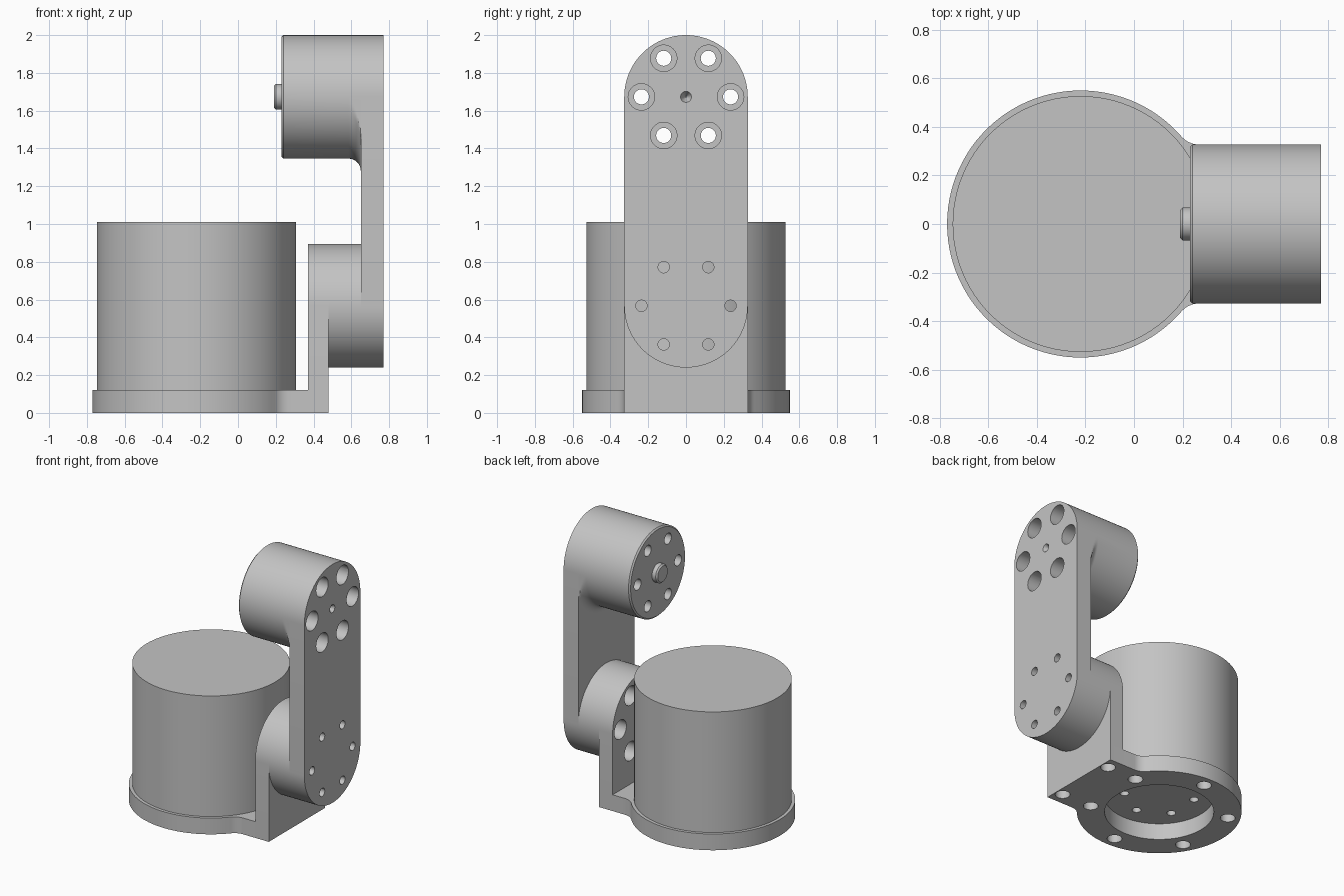
import bpy
import bmesh
from math import sin, cos, pi, radians, degrees, atan2, sqrt

if "Cube" in bpy.data.objects:
    bpy.data.objects.remove(bpy.data.objects["Cube"])

grey = bpy.data.materials.new("plain_grey")
grey.use_nodes = True
GREY = (0.55, 0.55, 0.55, 1)
grey.diffuse_color = GREY
grey.node_tree.nodes["Principled BSDF"].inputs["Base Color"].default_value = GREY

# Shared sizes
R = 0.327                       # joint radius and half width of arm and foot
BASE_X, BASE_R = -0.22, 0.55    # base disc
LOW_Z, HIGH_Z = 0.567, 1.673    # joint axis heights
BOLT_R = 0.236                  # bolt circle of the joints
PLATE = 0.12                    # base plate thickness


def arc(cx, cy, r, start, end, n):
    angles = [radians(start + (end - start) * i / n) for i in range(n + 1)]
    return [(cx + r * cos(a), cy + r * sin(a)) for a in angles]


def place(axis, along, u, v):
    return (along, u, v) if axis == "x" else (u, v, along)


def loft(name, rings):
    """Solid skin over equal rings of points, capped at both ends."""
    bm = bmesh.new()
    loops = [[bm.verts.new(p) for p in ring] for ring in rings]
    n = len(loops[0])
    for a, b in zip(loops, loops[1:]):
        for i in range(n):
            j = (i + 1) % n
            bm.faces.new((a[i], a[j], b[j], b[i]))
    bm.faces.new(loops[0])
    bm.faces.new(loops[-1])
    bmesh.ops.recalc_face_normals(bm, faces=bm.faces)
    mesh = bpy.data.meshes.new(name)
    bm.to_mesh(mesh)
    bm.free()
    mesh.materials.append(grey)
    obj = bpy.data.objects.new(name, mesh)
    bpy.context.collection.objects.link(obj)
    return obj


def prism(name, axis, outline, lo, hi):
    return loft(name, [[place(axis, t, u, v) for u, v in outline] for t in (lo, hi)])


def turned(name, axis, centre, profile, sides=96):
    """Round part from (position along axis, radius) pairs."""
    rings = []
    for along, r in profile:
        circle = [(r * cos(2 * pi * i / sides), r * sin(2 * pi * i / sides))
                  for i in range(sides)]
        rings.append([place(axis, along, centre[0] + u, centre[1] + v) for u, v in circle])
    return loft(name, rings)


def bolt_ring(axis, centre, radius, start, profile):
    """Six round cutters spaced evenly on a circle."""
    spots = arc(centre[0], centre[1], radius, start, start + 300, 5)
    return [turned("hole_cutter", axis, p, profile, 32) for p in spots]


def drill(parts, cutters):
    for part in parts:
        bpy.context.view_layer.objects.active = part
        for cutter in cutters:
            cutter.hide_render = True
            mod = part.modifiers.new("hole", "BOOLEAN")
            mod.operation = "DIFFERENCE"
            mod.solver = "EXACT"
            mod.object = cutter
            bpy.ops.object.modifier_apply(modifier=mod.name)
    for cutter in cutters:
        bpy.data.objects.remove(cutter)


# Base plate: disc blended into a square foot
blend = 0.1
dy = R + blend
dx = sqrt((BASE_R + blend) ** 2 - dy ** 2)
turn = degrees(atan2(dy, dx))
outline = arc(BASE_X, 0, BASE_R, turn, 360 - turn, 80)
outline += arc(BASE_X + dx, -dy, blend, 180 - turn, 90, 8)[1:]
outline += [(0.48, -R), (0.48, R)]
outline += arc(BASE_X + dx, dy, blend, 270, 180 + turn, 8)[:-1]
base_plate = prism("base_plate", "z", outline, 0, PLATE)

# Base housing
base_housing = turned("base_housing", "z", (BASE_X, 0), [(PLATE, 0.527), (1.01, 0.527)])

# Upright bracket and lower joint
arch = arc(0, LOW_Z, R, 0, 180, 48) + [(-R, PLATE), (R, PLATE)]
bracket = prism("bracket", "x", arch, 0.37, 0.48)
lower_joint = turned("lower_joint", "x", (0, LOW_Z), [(0.48, R), (0.65, R)])

# Arm link with rounded ends
link = arc(0, HIGH_Z, R, 0, 180, 48) + arc(0, LOW_Z, R, 180, 360, 48)
arm = prism("arm", "x", link, 0.65, 0.77)

# Upper joint, flaring into the arm underneath
flare = 0.065
profile = [(0.23, R - 0.01), (0.24, R)]
profile += [(0.65 - flare + flare * sin(a), R + flare * (1 - cos(a)))
            for a in (pi / 2 * i / 10 for i in range(11))]
upper_joint = turned("upper_joint", "x", (0, HIGH_Z), profile)
for vert in upper_joint.data.vertices:
    y, z = vert.co.y, vert.co.z - HIGH_Z
    reach = sqrt(y * y + z * z)
    if reach > R and z >= 0:
        vert.co.y, vert.co.z = y * R / reach, HIGH_Z + z * R / reach
    vert.co.y = max(-R, min(R, vert.co.y))

# Locating pin
pin = turned("locating_pin", "x", (0, HIGH_Z),
             [(0.19, 0.058), (0.2, 0.068), (0.23, 0.068)], 48)

# Bolt holes with counterbores through both joints
drill([arm, upper_joint], bolt_ring("x", (0, HIGH_Z), BOLT_R, 0,
      [(0.1, 0.04), (0.33, 0.04), (0.33, 0.07), (0.9, 0.07)]))
drill([bracket, lower_joint, arm], bolt_ring("x", (0, LOW_Z), BOLT_R, 0,
      [(0.34, 0.07), (0.58, 0.07), (0.58, 0.03), (0.9, 0.03)]))

# Centre mark on the arm
drill([arm], [turned("mark_cutter", "x", (0, HIGH_Z), [(0.72, 0.004), (0.78, 0.034)], 32)])

# Underside: recess, rim holes, foot holes and housing screw holes
through = [(-0.1, 0.05), (0.2, 0.05)]
drill([base_plate], [turned("recess_cutter", "z", (BASE_X, 0), [(-0.1, 0.365), (0.2, 0.365)])])
drill([base_plate], bolt_ring("z", (BASE_X, 0), 0.465, 30, through))
drill([base_plate], [turned("foot_cutter", "z", (0.425, s * BOLT_R), through, 32)
                     for s in (-1, 1)])
drill([base_housing], bolt_ring("z", (BASE_X, 0), BOLT_R, 30, [(0, 0.03), (0.25, 0.03)]))

# Smooth curved walls, crisp edges
for part in (base_plate, base_housing, bracket, lower_joint, arm, upper_joint, pin):
    bpy.ops.object.select_all(action="DESELECT")
    part.select_set(True)
    bpy.context.view_layer.objects.active = part
    bpy.ops.object.shade_smooth_by_angle(angle=radians(30))
